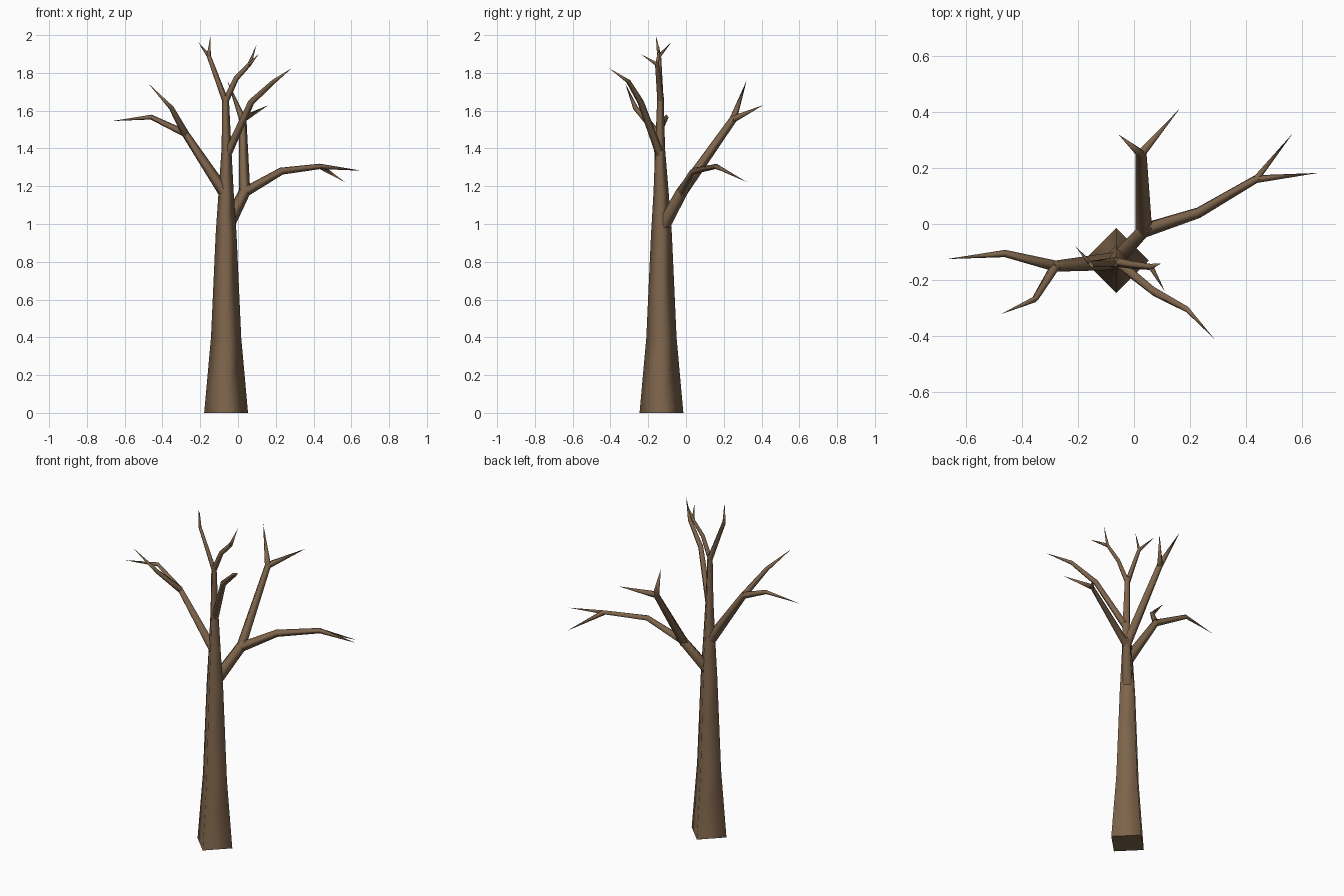
import bpy, bmesh
from mathutils import Vector

if "Cube" in bpy.data.objects:
    bpy.data.objects.remove(bpy.data.objects["Cube"])

bark = bpy.data.materials.new("brown_bark")
bark.diffuse_color = (0.21, 0.13, 0.072, 1)
bark.use_nodes = True
bark.node_tree.nodes["Principled BSDF"].inputs["Base Color"].default_value = bark.diffuse_color


def limb(name, points):
    """Smooth four-sided tube through (x, y, z, radius); radius 0 makes a pointed end."""
    pos = [Vector(p[:3]) for p in points]
    bm = bmesh.new()
    rings = []
    old_dir = Vector((0, 0, 1))
    u, v = Vector((1, 0, 0)), Vector((0, 1, 0))
    for i, p in enumerate(points):
        before = (pos[i] - pos[max(i - 1, 0)]).normalized()
        after = (pos[min(i + 1, len(pos) - 1)] - pos[i]).normalized()
        new_dir = (before + after).normalized()
        turn = old_dir.rotation_difference(new_dir)
        u, v, old_dir = turn @ u, turn @ v, new_dir
        r = p[3]
        if r == 0:
            rings.append([bm.verts.new(pos[i])])
        else:
            rings.append([bm.verts.new(pos[i] + d * r) for d in (u, v, -u, -v)])
    for a, b in zip(rings, rings[1:]):
        for k in range(4):
            n = (k + 1) % 4
            if len(b) == 1:
                bm.faces.new((a[k], a[n], b[0]))
            else:
                bm.faces.new((a[k], a[n], b[n], b[k]))
    # flat ends with sharp rims
    for ring in (rings[0], rings[-1]):
        if len(ring) == 4:
            cap = bm.faces.new(ring[::-1] if ring is rings[0] else ring)
            for e in cap.edges:
                e.smooth = False
    for f in bm.faces:
        f.smooth = len(f.verts) == 3 or all(e.smooth for e in f.edges) or f.calc_area() > 0
    bmesh.ops.recalc_face_normals(bm, faces=bm.faces)
    me = bpy.data.meshes.new(name)
    bm.to_mesh(me)
    bm.free()
    me.materials.append(bark)
    ob = bpy.data.objects.new(name, me)
    bpy.context.collection.objects.link(ob)


# Trunk, standing on its base
limb("trunk", [(-.063, -.13, 0, .116), (-.063, -.13, .4, .08), (-.063, -.13, .95, .055),
               (-.063, -.132, 1.17, .04), (-.061, -.137, 1.4, .026), (-.066, -.135, 1.68, .017)])

# Crown: two forks at the top of the trunk
left_knot = (-.155, -.142, 1.89, .011)
limb("crown_left", [(-.066, -.135, 1.65, .017), left_knot, (-.21, -.078, 1.962, 0)])
limb("crown_left_twig", [left_knot, (-.145, -.16, 2.0, 0)])
right_knot = (.06, -.153, 1.845, .011)
limb("crown_right", [(-.066, -.135, 1.65, .017), (-.01, -.145, 1.77, .014),
                     right_knot, (.097, -.14, 1.945, 0)])
limb("crown_right_twig", [right_knot, (.11, -.24, 1.9, 0)])

# Left branch with two ends
fork = (-.28, -.15, 1.48, .02)
limb("left_branch", [(-.068, -.132, 1.16, .032), fork, (-.46, -.105, 1.566, .013),
                     (-.667, -.125, 1.545, 0)])
limb("left_side_branch", [fork, (-.353, -.268, 1.615, .013), (-.476, -.322, 1.745, 0)])

# Front branch
limb("front_branch", [(-.06, -.135, 1.36, .022), (.07, -.24, 1.645, .017),
                      (.19, -.305, 1.755, .012), (.285, -.408, 1.825, 0)])

# Back branch: one stem, splitting into a right bough and a tall bough
elbow = (.035, -.022, 1.17, .031)
limb("back_stem", [(-.06, -.125, .98, .036), elbow, (.06, -.002, 1.2, .018)])
bough_end = (.435, .16, 1.305, .015)
limb("right_bough", [(.03, -.025, 1.165, .027), (.23, .04, 1.28, .02), bough_end,
                     (.657, .182, 1.282, 0)])
limb("right_bough_twig", [bough_end, (.565, .322, 1.222, 0)])
tall_end = (.025, .25, 1.555, .02)
limb("tall_bough", [(.035, -.025, 1.165, .03), tall_end, (-.056, .32, 1.757, 0)])
limb("tall_bough_twig", [tall_end, (.162, .41, 1.63, 0)])
